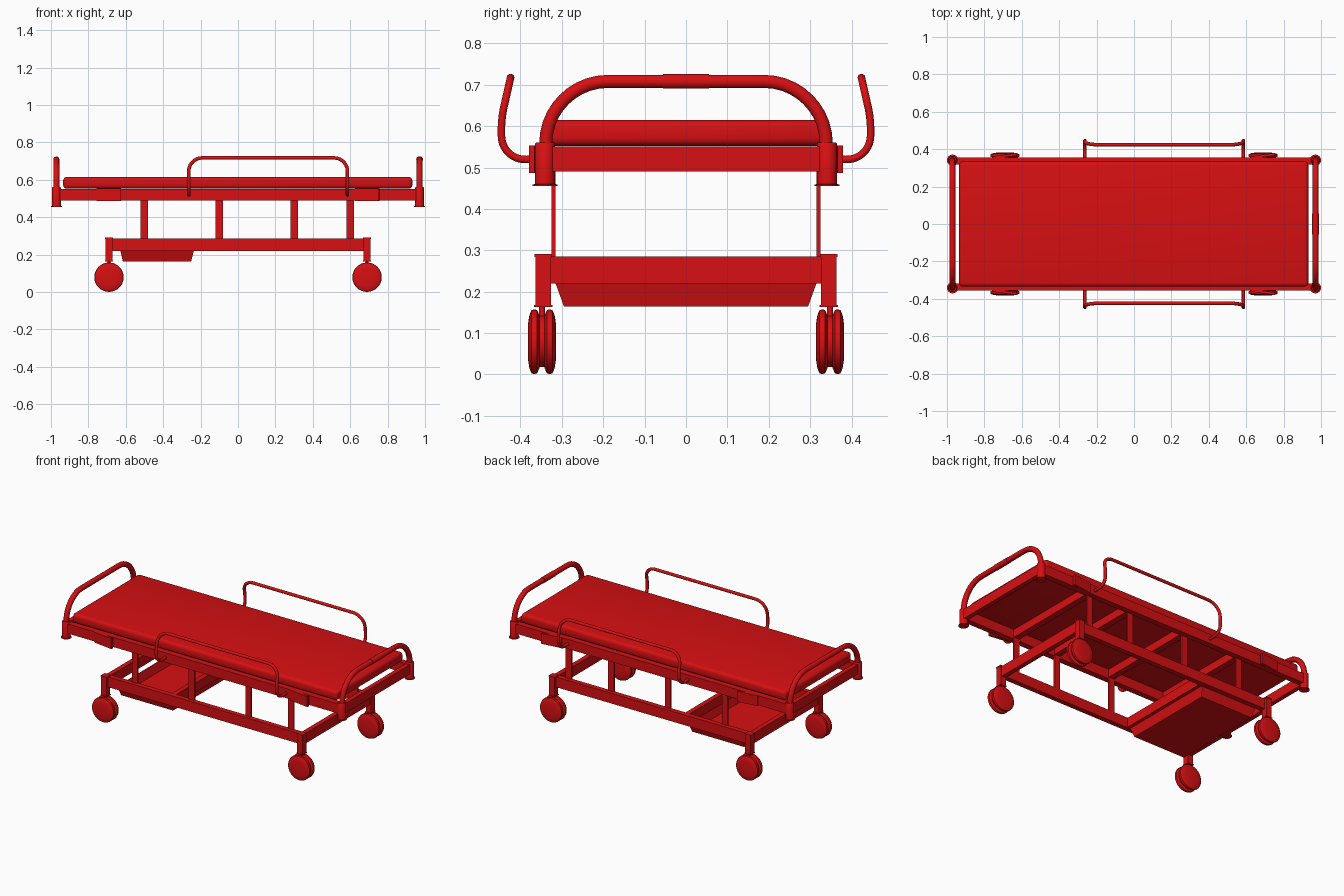
import bpy, bmesh, math
from mathutils import Vector, Matrix

cube = bpy.data.objects.get("Cube")
if cube:
    bpy.data.objects.remove(cube, do_unlink=True)

red = bpy.data.materials.new("bright red")
red.use_nodes = True
colour = (0.68, 0.005, 0.006, 1)
red.diffuse_color = colour
red.node_tree.nodes["Principled BSDF"].inputs["Base Color"].default_value = colour


def finish(ob, smooth=True):
    ob.data.materials.append(red)
    bpy.ops.object.select_all(action='DESELECT')
    ob.select_set(True)
    bpy.context.view_layer.objects.active = ob
    if ob.type == 'CURVE':
        bpy.ops.object.convert(target='MESH')
        ob = bpy.context.object
    if smooth:
        bpy.ops.object.shade_smooth_by_angle(angle=math.radians(40))
    return ob


def from_bmesh(name, bm, smooth=True):
    bmesh.ops.recalc_face_normals(bm, faces=bm.faces)
    mesh = bpy.data.meshes.new(name)
    bm.to_mesh(mesh)
    bm.free()
    ob = bpy.data.objects.new(name, mesh)
    bpy.context.collection.objects.link(ob)
    return finish(ob, smooth)


def box(name, xs, ys, zs, bevel=0, segments=1, turn=0):
    """Box given by its x, y and z ranges, turned about its own upright axis."""
    bm = bmesh.new()
    size = Vector([r[1] - r[0] for r in (xs, ys, zs)])
    mid = Vector([(r[1] + r[0]) / 2 for r in (xs, ys, zs)])
    bmesh.ops.create_cube(bm, size=1, matrix=Matrix.Translation(mid)
                          @ Matrix.Rotation(turn, 4, 'Z') @ Matrix.Diagonal(size).to_4x4())
    if bevel:
        bmesh.ops.bevel(bm, geom=bm.edges[:], offset=bevel, segments=segments,
                        profile=0.5, affect='EDGES')
    return from_bmesh(name, bm, bevel > 0)


def lathe(name, profile, centre, axis='Z', sides=24):
    """Turn (radius, height) pairs about an axis through centre."""
    bm = bmesh.new()
    verts = [bm.verts.new((r, 0, h)) for r, h in profile]
    edges = [bm.edges.new(p) for p in zip(verts, verts[1:])]
    bmesh.ops.spin(bm, geom=verts + edges, cent=(0, 0, 0), axis=(0, 0, 1),
                   angle=math.tau, steps=sides, use_merge=True)
    bmesh.ops.remove_doubles(bm, verts=bm.verts, dist=1e-5)
    if axis == 'Y':
        bm.transform(Matrix.Rotation(math.pi / 2, 4, 'X'))
    bm.transform(Matrix.Translation(centre))
    return from_bmesh(name, bm)


def tube(name, corners, fillets, radius):
    """Round tube through corners, each inner corner eased by its fillet length."""
    pts = [Vector(c) for c in corners]
    path = [pts[0]]
    for a, b, c, f in zip(pts, pts[1:], pts[2:], fillets):
        start, end = b + (a - b).normalized() * f, b + (c - b).normalized() * f
        h1, h2 = start.lerp(b, 0.55), end.lerp(b, 0.55)
        for i in range(11):
            t = i / 10
            u = 1 - t
            path.append(start * u**3 + h1 * 3 * u * u * t + h2 * 3 * u * t * t + end * t**3)
    path.append(pts[-1])
    curve = bpy.data.curves.new(name, 'CURVE')
    curve.dimensions = '3D'
    curve.bevel_depth = radius
    curve.bevel_resolution = 3
    curve.use_fill_caps = True
    spline = curve.splines.new('POLY')
    spline.points.add(len(path) - 1)
    for p, co in zip(spline.points, path):
        p.co = (*co, 1)
    ob = bpy.data.objects.new(name, curve)
    bpy.context.collection.objects.link(ob)
    return finish(ob)


def span(a, b, side):
    return tuple(sorted((a * side, b * side)))


# Mattress
box("mattress", (-0.935, 0.932), (-0.335, 0.335), (0.552, 0.615), 0.02, 4)

upright_x = (-0.5, -0.1, 0.3, 0.6)
for s, label in ((1, "left"), (-1, "right")):
    # Long rails of the bed frame and the wheeled base
    box(f"{label}_bed_rail", (-0.965, 0.965), span(0.318, 0.355, s), (0.49, 0.551))
    box(f"{label}_base_rail", (-0.69, 0.69), span(0.315, 0.347, s), (0.22, 0.285))

    # Flat uprights joining base and bed
    for i, x in enumerate(upright_x):
        box(f"{label}_upright_{i + 1}", (x - 0.02, x + 0.02), span(0.315, 0.325, s), (0.27, 0.5))

    # Slanted side brackets
    for x in (-0.69, 0.69):
        box(f"{label}_bracket", (x - 0.065, x + 0.065), span(0.357, 0.371, s),
            (0.487, 0.553), turn=s * math.radians(8))

    # Bent side guard
    lo, hi = -0.263, 0.585
    half = [(0.345, 0.521), (0.446, 0.517), (0.446, 0.62), (0.424, 0.717)]
    tube(f"{label}_side_guard",
         [(lo, s * y, z) for y, z in half] + [(hi, s * y, z) for y, z in reversed(half)],
         (0.06, 0.025, 0.072, 0.072, 0.025, 0.06), 0.0095)

for e, end in ((1, "foot"), (-1, "head")):
    # End rails and hoop
    box(f"{end}_bed_rail", span(0.957, 0.985, e), (-0.33, 0.33), (0.49, 0.551))
    box(f"{end}_base_rail", span(0.672, 0.702, e), (-0.33, 0.33), (0.22, 0.285))
    x = 0.971 * e
    tube(f"{end}_hoop", [(x, -0.339, 0.54), (x, -0.339, 0.708),
                         (x, 0.339, 0.708), (x, 0.339, 0.54)], (0.15, 0.15), 0.0165)

    for s, label in ((1, "left"), (-1, "right")):
        # Flanged bed corner post
        lathe(f"{label}_{end}_bed_post",
              [(0, 0.455), (0.03, 0.455), (0.03, 0.459), (0.024, 0.46),
               (0.024, 0.557), (0.021, 0.561), (0, 0.561)], (x - 0.001 * e, 0.341 * s, 0))

        # Base corner post with cap and foot plate
        cx, cy = 0.69 * e, 0.345 * s
        for part, h, zs in (("post", 0.019, (0.167, 0.284)), ("post_cap", 0.021, (0.284, 0.291)),
                            ("post_foot", 0.022, (0.163, 0.168))):
            box(f"{label}_{end}_base_{part}", (cx - h, cx + h), (cy - h, cy + h), zs)

        # Twin-wheel caster
        cy = 0.348 * s
        lathe(f"{label}_{end}_caster_stem", [(0, 0.08), (0.007, 0.08), (0.007, 0.17), (0, 0.17)],
              (cx, cy, 0), sides=12)
        lathe(f"{label}_{end}_caster_hub", [(0, -0.012), (0.062, -0.012), (0.062, 0.012), (0, 0.012)],
              (cx, cy, 0.08), 'Y')
        for w in (-1, 1):
            lathe(f"{label}_{end}_caster_wheel",
                  [(0, -0.015), (0.045, -0.015), (0.064, -0.012), (0.076, -0.007), (0.0785, 0),
                   (0.076, 0.007), (0.064, 0.012), (0.045, 0.015), (0, 0.015)],
                  (cx, cy + 0.0185 * w, 0.079), 'Y', 32)

# Grip on the foot hoop
tube("hoop_grip", [(0.971, -0.055, 0.708), (0.971, 0.055, 0.708)], (), 0.0185)

# Cross bars under the mattress and across the base
for i, x in enumerate(upright_x):
    box(f"bed_cross_bar_{i + 1}", (x - 0.02, x + 0.02), (-0.32, 0.32), (0.5, 0.55))
box("base_cross_bar", (-0.245, -0.215), (-0.32, 0.32), (0.222, 0.283))

# Open storage tray with sloping walls
bm = bmesh.new()
bmesh.ops.create_cube(bm, size=1)
for v in bm.verts:
    top = v.co.z > 0
    v.co = Vector((-0.433 + v.co.x * (0.395 if top else 0.365),
                   v.co.y * (0.634 if top else 0.59), 0.225 if top else 0.164))
bm.normal_update()
lid = [f for f in bm.faces if f.normal.z > 0.9]
bmesh.ops.inset_region(bm, faces=lid, thickness=0.008)
for v in lid[0].verts:
    v.co.z = 0.172
    v.co.x = -0.433 + (v.co.x + 0.433) * 0.93
    v.co.y *= 0.94
from_bmesh("storage_tray", bm, False)
